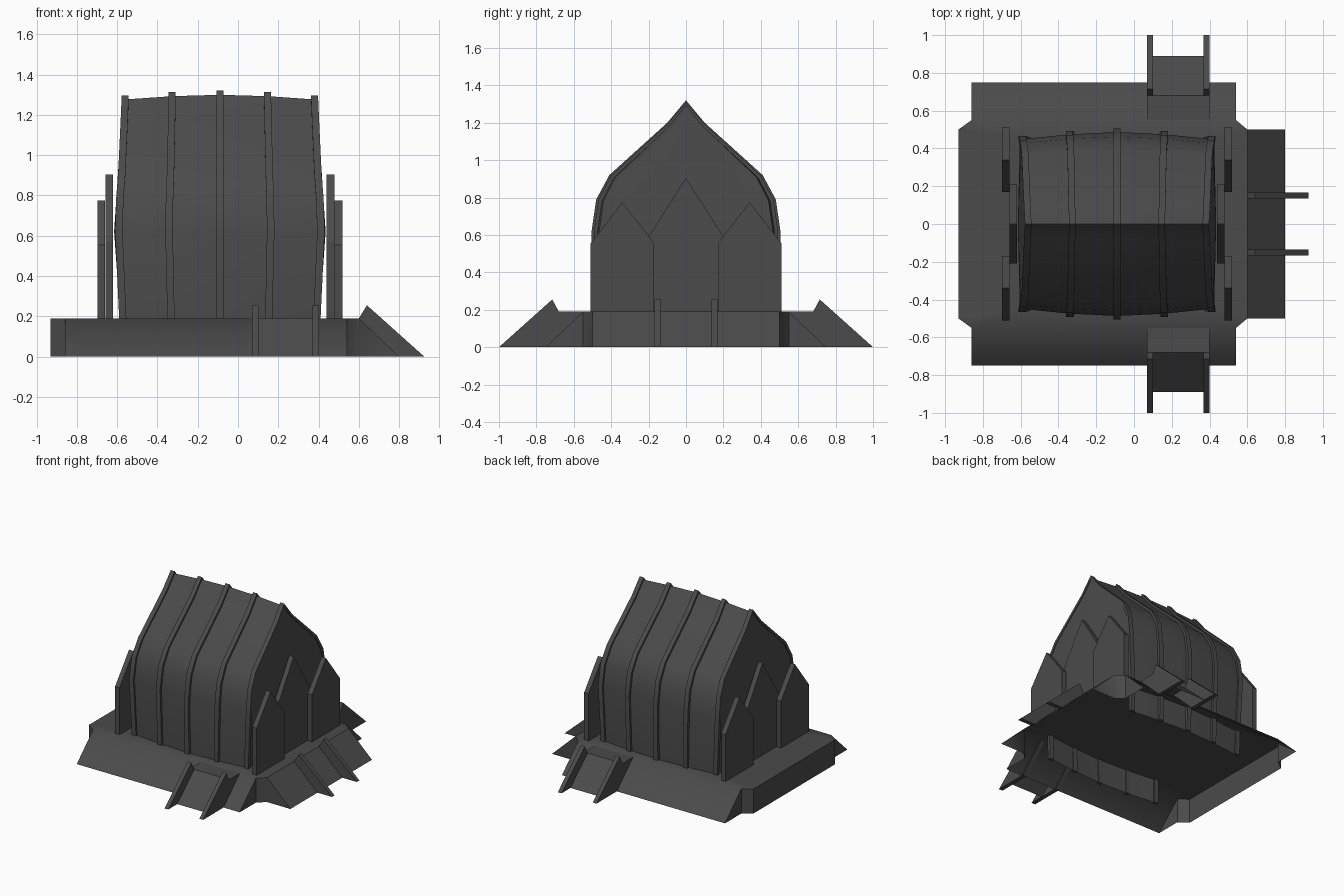
import bpy, bmesh, math

if "Cube" in bpy.data.objects:
    bpy.data.objects.remove(bpy.data.objects["Cube"])

CX = -0.09      # centre of the hall along x
TOP = 0.19      # height of the base
DARK = bpy.data.materials.new("dark_metal")
DARK.diffuse_color = (.07, .07, .07, 1)
DARK.use_nodes = True
DARK.node_tree.nodes["Principled BSDF"].inputs["Base Color"].default_value = DARK.diffuse_color


def mesh(name, verts, faces, smooth=0):
    me = bpy.data.meshes.new(name)
    me.from_pydata(verts, [], faces)
    me.materials.append(DARK)
    bm = bmesh.new()
    bm.from_mesh(me)
    bmesh.ops.recalc_face_normals(bm, faces=bm.faces)
    bm.to_mesh(me)
    bm.free()
    ob = bpy.data.objects.new(name, me)
    bpy.context.collection.objects.link(ob)
    if smooth:
        bpy.ops.object.select_all(action='DESELECT')
        ob.select_set(True)
        bpy.context.view_layer.objects.active = ob
        bpy.ops.object.shade_smooth_by_angle(angle=math.radians(smooth))
    return ob


def prism(name, pts, axis, a, b):
    """Extrude a (horizontal, z) outline along x or y from a to b."""
    n = len(pts)
    verts = [(d, h, z) if axis == 'x' else (h, d, z) for d in (a, b) for h, z in pts]
    faces = [tuple(range(n)), tuple(range(n, 2 * n))]
    faces += [(i, (i + 1) % n, n + (i + 1) % n, n + i) for i in range(n)]
    return mesh(name, verts, faces)


# Base: hollow plinth with cut corners, sloped on three sides
outline = [(-.93, -.5), (-.86, -.55), (.54, -.55), (.6, -.5),
           (.6, .5), (.54, .55), (-.86, .55), (-.93, .5)]
verts = [(x, y, TOP) for x, y in outline] + [(x, y, 0) for x, y in outline]
verts += [(-.86, -.75, 0), (.54, -.75, 0), (.8, -.5, 0), (.8, .5, 0), (.54, .75, 0), (-.86, .75, 0)]
verts += [(-.57, -.44, TOP), (.39, -.44, TOP), (.39, .44, TOP), (-.57, .44, TOP)]
faces = [(22, 23, 24, 25), (1, 2, 23, 22), (2, 3, 23), (3, 4, 24, 23),
         (4, 5, 24), (5, 6, 25, 24), (6, 7, 25), (7, 0, 22, 25), (0, 1, 22)]
faces += [(i, (i + 1) % 8, 8 + (i + 1) % 8, 8 + i) for i in (0, 2, 4, 6, 7)]
for a, p, q in ((1, 16, 17), (3, 18, 19), (5, 20, 21)):
    faces += [(a, a + 1, q, p), (a, p, a + 8), (a + 1, a + 9, q)]
base = mesh("base", verts, faces, smooth=50)
for e in base.data.edges:                       # keep the right-hand slope crisp
    if set(e.vertices) == {3, 4}:
        e.use_edge_sharp = True

# Hall cross-section, right half from floor to ridge: y, z, bulge along x
PROFILE = [(.495, 0, .985), (.5, TOP, .99), (.505, .62, 1.03), (.48, .79, 1.02),
           (.41, .92, 1.0), (.1, 1.2, .975), (0, 1.32, .965)]
STATIONS = [(-.487, .92, .965), (-.245, .975, .99), (0, 1, 1), (.245, .975, .99), (.487, .92, .965)]


def ring(off, sy, sz, inner=0.0):
    sy *= 1 - inner
    sz *= 1 - inner * .8
    half = [(CX + off * f, y * sy, z if z < .62 else .62 + (z - .62) * sz) for y, z, f in PROFILE]
    return half + [(x, -y, z) for x, y, z in reversed(half[:-1])]


# Hall shell: lofted through the stations, shallow pointed end walls
N = 2 * len(PROFILE) - 1
verts, faces = [], []
for off, sy, sz in STATIONS:
    verts += ring(off * 1.025 if abs(off) > .4 else off, sy, sz, inner=.036)
for s in range(len(STATIONS) - 1):
    a, b = s * N, (s + 1) * N
    faces += [(a + i, a + i + 1, b + i + 1, b + i) for i in range(N - 1)]
for side, start in ((-1, 0), (1, 4 * N)):
    c = len(verts)
    verts.append((CX + side * .525, 0, .62))
    faces += [(start + i, start + i + 1, c) for i in range(1, N - 2)]
    faces.append((start + N - 2, start + 1, c))
mesh("hall_shell", verts, faces, smooth=30)

# Ribs over the shell
for k, (off, sy, sz) in enumerate(STATIONS):
    w = .018
    verts = []
    for o, inner in ((off - w, .05), (off - w, 0), (off + w, 0), (off + w, .05)):
        verts += ring(o, sy, sz, inner)
    faces = []
    for r in range(4):
        a, b = r * N, ((r + 1) % 4) * N
        faces += [(a + i, a + i + 1, b + i + 1, b + i) for i in range(N - 1)]
    faces += [(0, N, 2 * N, 3 * N), tuple(r * N + N - 1 for r in range(4))]
    mesh(f"rib_{k}", verts, faces, smooth=30)


# Pointed gable panels at both ends
def gable(name, side, yc, half, eave, peak, x0, x1):
    face = [(yc - half, TOP), (yc + half, TOP), (yc + half, eave), (yc, peak), (yc - half, eave)]
    prism(name, face, 'x', CX + side * x0, CX + side * x1)


for side, tag in ((-1, "left"), (1, "right")):
    gable(f"{tag}_centre_gable", side, 0, .21, .575, .905, .53, .568)
    for yc in (-.34, .34):
        gable(f"{tag}_side_gable", side, yc, .17, .555, .775, .57, .608)

# Front and back ramps with side fins
for s, tag in ((-1, "front"), (1, "back")):
    xs = (.085, .385)
    path = [(.55, TOP), (.68, TOP), (.89, 0)]
    verts = [(x, s * y, z) for x in xs for y, z in path]
    ramp = mesh(f"{tag}_ramp", verts, [(0, 1, 4, 3), (1, 2, 5, 4)])
    fin = [(s * y, z) for y, z in ((.54, TOP), (.68, TOP), (.715, .255), (1.0, 0), (.74, 0))]
    for x in xs:
        prism(f"{tag}_ramp_fin", fin, 'x', x - .016, x + .016)

# Right-hand fins on the sloped side
fin = [(.59, TOP), (.6, TOP), (.64, .255), (.925, 0), (.79, 0)]
for y in (-.152, .152):
    prism("right_fin", fin, 'y', y - .016, y + .016)
